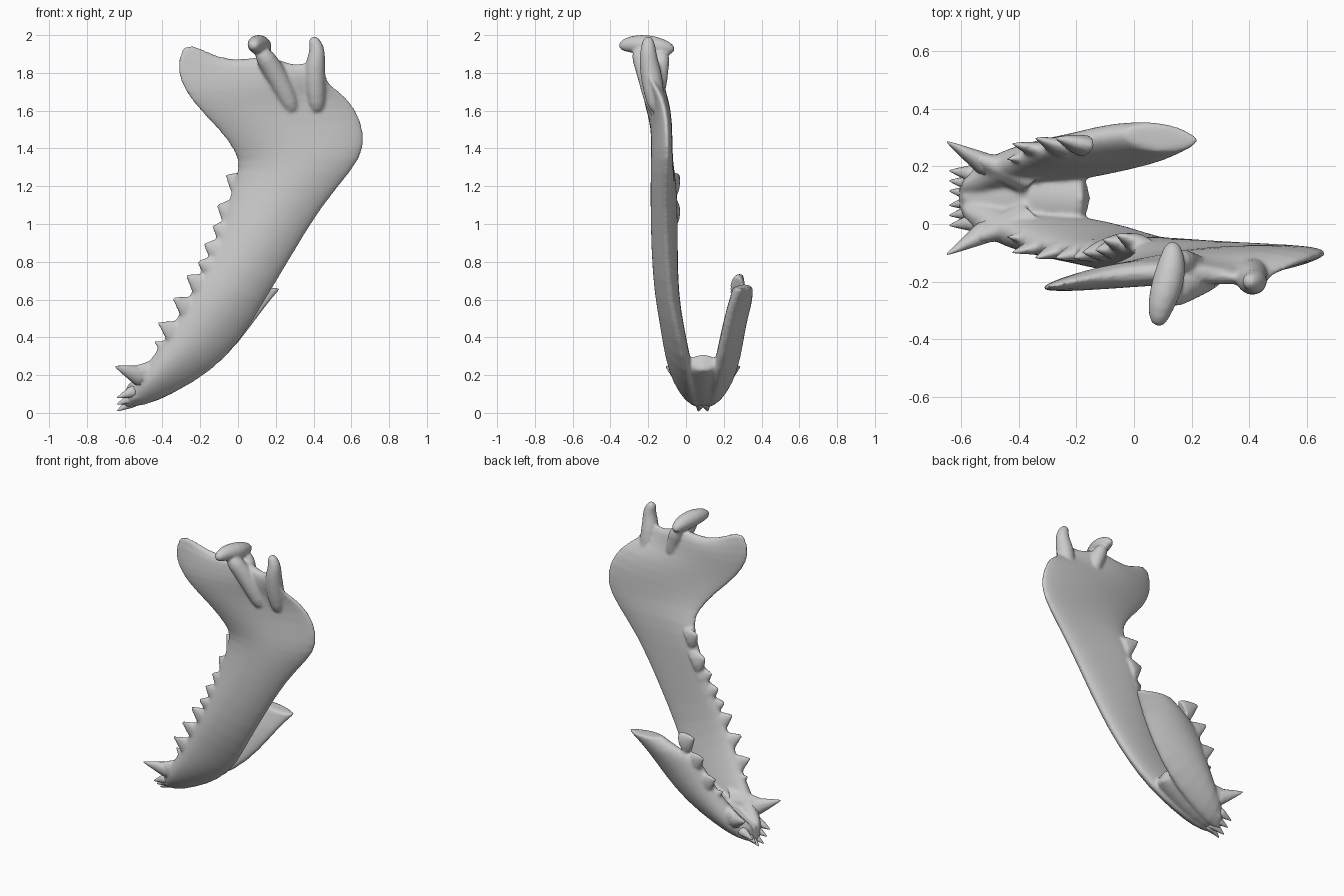
import bpy, bmesh, math
from mathutils import Vector

if "Cube" in bpy.data.objects:
    bpy.data.objects.remove(bpy.data.objects["Cube"])

MID = 0.09      # symmetry plane of the two branches
K = 14          # spans across a plate section


def finish(name, bm, sub):
    bmesh.ops.recalc_face_normals(bm, faces=bm.faces)
    me = bpy.data.meshes.new(name)
    bm.to_mesh(me)
    bm.free()
    for p in me.polygons:
        p.use_smooth = True
    ob = bpy.data.objects.new(name, me)
    bpy.context.collection.objects.link(ob)
    if sub:
        m = ob.modifiers.new("smooth", 'SUBSURF')
        m.levels = m.render_levels = sub
    return ob


def bridge(bm, rings):
    for a, b in zip(rings, rings[1:]):
        n = len(a)
        for i in range(n):
            bm.faces.new((a[i], a[(i + 1) % n], b[(i + 1) % n], b[i]))


def sample(pts, u):
    f = u * (len(pts) - 1)
    i = min(int(f), len(pts) - 2)
    return Vector(pts[i]).lerp(Vector(pts[i + 1]), f - i)


def plate(name, sections, flip=False, top=None, grow=0.012):
    """Loft of lens sections; each = A(x,z), B(x,z), yA, yB, half thickness, bow."""
    bm = bmesh.new()
    rows = [([(s[0], s[1]), (s[2], s[3])],) + tuple(s[4:]) for s in sections]
    if top:
        rows.append(top)
    rings = []
    for line, ya, yb, h, bow in rows:
        out = (Vector(line[-1]) - Vector(line[0])).normalized() * grow
        front, back = [], []
        for i in range(K + 1):
            u = 0.5 - 0.5 * math.cos(math.pi * i / K) if not top or len(line) == 2 else i / K
            p = sample(line, u) + out * (2 * u - 1)
            s = max(math.sin(math.pi * u), 0)
            y = ya + (yb - ya) * u + bow * s
            t = h * s ** 0.5
            for side, lst in ((-1, front), (1, back)):
                if i in (0, K) and side > 0:
                    continue
                yy = y + side * t
                lst.append(bm.verts.new((p.x, 2 * MID - yy if flip else yy, p.y)))
        rings.append(front + back[::-1])
    bridge(bm, rings)
    for r in (rings[0], rings[-1]):     # strip caps
        n = len(r)
        bm.faces.new((r[0], r[1], r[n - 1]))
        for i in range(1, K - 1):
            bm.faces.new((r[i], r[i + 1], r[n - i - 1], r[n - i]))
        bm.faces.new((r[K - 1], r[K], r[K + 1]))
    return finish(name, bm, 1)


def tube(name, path, n=10):
    """Rounded tube through (x, y, z, radius) points."""
    bm = bmesh.new()
    P = [Vector(p[:3]) for p in path]
    rings = []
    for i, p in enumerate(P):
        d = (P[min(i + 1, len(P) - 1)] - P[max(i - 1, 0)]).normalized()
        a = d.cross(Vector((1, 0, 0))).normalized()
        b = d.cross(a)
        rings.append([bm.verts.new(p + (a * math.cos(w) + b * math.sin(w)) * path[i][3])
                      for w in (2 * math.pi * k / n for k in range(n))])
    bridge(bm, rings)
    bm.faces.new(rings[0])
    bm.faces.new(rings[-1])
    return finish(name, bm, 1)


def tooth(name, base, tip, along, length, width, flip=False, n=10):
    """Flattened cone from a gum ellipse to a tip."""
    bm = bmesh.new()
    base, tip, along = Vector(base), Vector(tip), Vector(along).normalized()
    side = (tip - base).cross(along).normalized()
    rings = []
    for t, s in ((0, 1), (0.35, 0.8), (0.7, 0.42), (0.93, 0.16), (1, 0.05)):
        c = base.lerp(tip, t)
        ring = []
        for k in range(n):
            w = 2 * math.pi * k / n
            v = c + along * math.cos(w) * length * s + side * math.sin(w) * width * s
            if flip:
                v.y = 2 * MID - v.y
            ring.append(bm.verts.new(v))
        rings.append(ring)
    bridge(bm, rings)
    bm.faces.new(rings[0])
    bm.faces.new(rings[-1])
    return finish(name, bm, 0)


def fuse(name, parts, voxel):
    """Weld overlapping parts into one smooth skin."""
    dg = bpy.context.evaluated_depsgraph_get()
    bm = bmesh.new()
    for ob in parts:
        me = bpy.data.meshes.new_from_object(ob.evaluated_get(dg))
        bm.from_mesh(me)
        bpy.data.meshes.remove(me)
    for ob in parts:
        bpy.data.objects.remove(ob)
    ob = finish(name, bm, 0)
    r = ob.modifiers.new("skin", 'REMESH')
    r.mode, r.voxel_size, r.use_smooth_shade = 'VOXEL', voxel, True
    s = ob.modifiers.new("soften", 'SMOOTH')
    s.factor, s.iterations = 0.5, 5
    return ob


# Front part shared by both branches
front = [(-.60, .12, -.615, .04, .05, .07, .045, 0),
         (-.50, .22, -.50, .045, -.01, .05, .065, -.01),
         (-.40, .35, -.34, .115, -.05, .03, .065, -.02),
         (-.33, .47, -.15, .225, -.07, .0, .065, -.02),
         (-.27, .57, .0, .38, -.085, -.03, .062, -.02)]

# Complete branch with the broad upper blade
long_rest = [(-.20, .70, .12, .58, -.09, -.08, .065, -.02),
             (-.10, .93, .265, .82, -.08, -.10, .07, -.025),
             (-.03, 1.15, .425, 1.09, -.07, -.11, .068, -.03),
             (.02, 1.30, .60, 1.29, -.09, -.10, .063, -.03),
             (.0, 1.38, .665, 1.40, -.12, -.10, .055, -.02),
             (-.09, 1.50, .65, 1.55, -.16, -.10, .052, 0),
             (-.20, 1.61, .565, 1.68, -.20, -.13, .05, .02),
             (-.27, 1.70, .47, 1.735, -.22, -.17, .05, .03),
             (-.32, 1.81, .455, 1.79, -.225, -.20, .045, .045)]
edge = [(-.315, 1.91), (-.24, 1.97), (-.17, 1.925), (-.08, 1.885), (0, 1.87), (.08, 1.885),
        (.16, 1.89), (.22, 1.87), (.29, 1.84), (.36, 1.865), (.455, 1.86)]
bone = [plate("long_branch", front + long_rest, top=(edge, -.225, -.2, .032, .045))]

# Broken short branch
short_rest = [(-.14, .62, .12, .55, -.12, -.06, .062, -.02),
              (-.03, .675, .205, .65, -.13, -.11, .052, 0),
              (-.02, .68, .215, .66, -.13, -.11, .05, 0)]
bone.append(plate("short_branch", front + short_rest, flip=True))

# Joint where the branches meet
bone.append(plate("chin_joint", [(-.60, .11, -.615, .045, MID, MID, .10, 0),
                                 (-.50, .16, -.50, .045, MID, MID, .12, 0),
                                 (-.36, .235, -.35, .11, MID, MID, .12, 0),
                                 (-.24, .285, -.22, .19, MID, MID, .11, 0),
                                 (-.17, .30, -.15, .24, MID, MID, .10, 0)]))

# Hinge knob, its struts and the rear hook
bone += [
    tube("hinge_knob", [(.08, -.36, 1.94, .025), (.09, -.29, 1.955, .05), (.12, -.2, 1.945, .062),
                        (.135, -.12, 1.935, .05), (.135, -.055, 1.92, .022)]),
    tube("outer_strut", [(.30, -.16, 1.58, .04), (.25, -.18, 1.70, .06), (.18, -.21, 1.83, .062),
                         (.11, -.26, 1.93, .05)]),
    tube("inner_strut", [(.22, -.14, 1.68, .04), (.19, -.145, 1.80, .05), (.145, -.12, 1.92, .05)]),
    tube("rear_hook", [(.42, -.15, 1.58, .04), (.41, -.17, 1.70, .06), (.405, -.19, 1.82, .06),
                       (.415, -.2, 1.88, .05), (.42, -.2, 1.94, .042), (.39, -.2, 1.995, .025)])]

# Cheek teeth: base, tip, half length, half width
teeth = [((-.37, -.05, .33), (-.445, -.045, .38), .045, .025),
         ((-.31, -.07, .41), (-.425, -.1, .48), .075, .034),
         ((-.24, -.08, .535), (-.345, -.12, .61), .075, .036),
         ((-.17, -.09, .655), (-.275, -.12, .73), .08, .04),
         ((-.12, -.09, .77), (-.215, -.12, .80), .075, .042),
         ((-.09, -.09, .86), (-.18, -.1, .895), .08, .042),
         ((-.05, -.085, .96), (-.135, -.09, .99), .08, .042),
         ((-.02, -.07, 1.06), (-.11, -.055, 1.10), .09, .042),
         ((.02, -.07, 1.20), (-.065, -.035, 1.26), .075, .036)]
for i, (b, t, l, w) in enumerate(teeth):
    bone.append(tooth("cheek_tooth", b, t, (.45, 0, .9), l, w))
    if i < 4:
        bone.append(tooth("cheek_tooth_short", b, t, (.45, 0, .9), l, w, flip=True))

# Fang roots
for flip in (False, True):
    bone.append(tooth("fang_root", (-.38, .02, .20), (-.62, -.075, .22), (.4, 0, .9), .11, .06, flip))
bpy.context.view_layer.update()
fuse("jaw_bone", bone, 0.009)

# Fangs and incisors
for flip in (False, True):
    tooth("fang", (-.47, .0, .18), (-.648, -.105, .245), (.4, 0, .9), .065, .045, flip)
    for y, z, zt in ((.07, .05, .01), (.035, .07, .045), (.0, .10, .08)):
        tooth("incisor", (-.54, y + .01, z + .02), (-.64, y - .005, zt), (0, 1, 0), .034, .035, flip)
